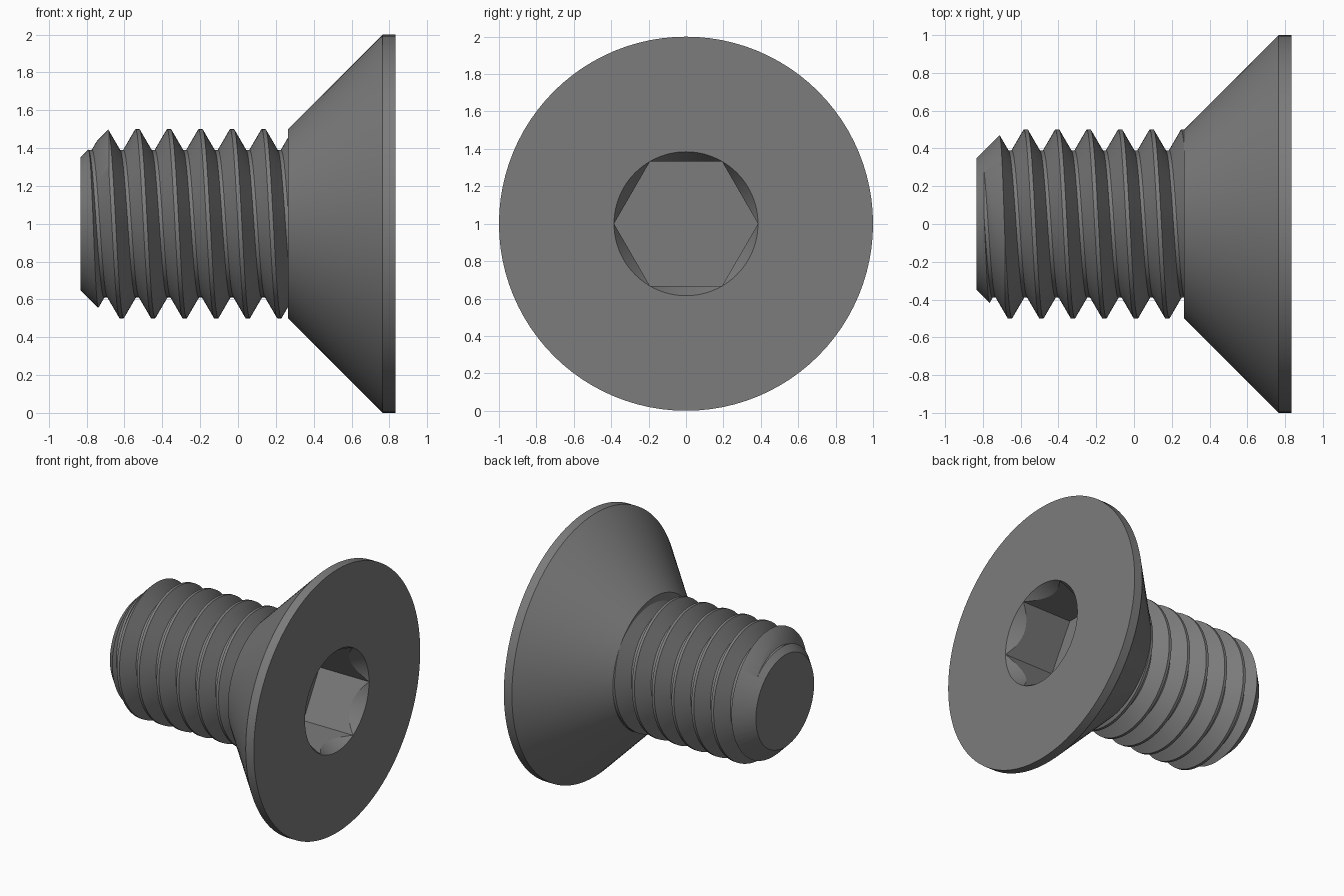
import bpy
import bmesh
from math import cos, sin, pi, tan, radians

cube = bpy.data.objects.get("Cube")
if cube:
    bpy.data.objects.remove(cube, do_unlink=True)

SEGMENTS = 96
PITCH = 1 / 6
TIP, NECK, FACE = -0.833, 0.265, 0.833

steel = bpy.data.materials.new("dark_steel")
steel.use_nodes = True
steel.diffuse_color = (0.2, 0.2, 0.2, 1)
steel.node_tree.nodes["Principled BSDF"].inputs["Base Color"].default_value = (0.2, 0.2, 0.2, 1)


def turned(name, rows, apexes=None):
    """Sweep rows around the x axis; rows(t) lists (x, radius) at angle t."""
    bm = bmesh.new()
    columns = []
    for i in range(SEGMENTS + 1):
        t = 2 * pi * i / SEGMENTS
        columns.append([bm.verts.new((x, r * sin(t), 1 + r * cos(t))) for x, r in rows(t)])
    for a, b in zip(columns, columns[1:]):
        for j in range(len(a) - 1):
            bm.faces.new((a[j], b[j], b[j + 1], a[j + 1]))
    bmesh.ops.remove_doubles(bm, verts=bm.verts, dist=1e-5)
    # Close open ends with a fan to a point on the axis
    if apexes:
        tips = [bm.verts.new((x, 0, 1)) for x in apexes]
        for e in [e for e in bm.edges if e.is_boundary]:
            middle = (e.verts[0].co.x + e.verts[1].co.x) / 2
            bm.faces.new((*e.verts, tips[0] if middle < -0.3 else tips[1]))
    bmesh.ops.recalc_face_normals(bm, faces=bm.faces)
    mesh = bpy.data.meshes.new(name)
    bm.to_mesh(mesh)
    bm.free()
    mesh.materials.append(steel)
    obj = bpy.data.objects.new(name, mesh)
    bpy.context.collection.objects.link(obj)
    return obj


def select(obj):
    bpy.ops.object.select_all(action='DESELECT')
    obj.select_set(True)
    bpy.context.view_layer.objects.active = obj


# Countersunk head with a hexagonal socket and conical lead-in
def head_rows(t):
    flat = 1 / 3
    corner = flat / cos(pi / 6)
    h = flat / cos((t + pi / 6) % (pi / 3) - pi / 6)
    lead_in = FACE - (corner - h) / tan(radians(30))
    floor = FACE - 0.417
    return [(NECK, 0), (NECK, 0.5), (0.765, 1), (FACE, 1), (FACE, corner),
            (lead_in, h), (floor, h), (floor, 0)]


# Helical thread, longer than needed at both ends
def thread_rows(t):
    crest, root = 0.0104, 0.0094
    profile = [(-crest, 0.5), (crest, 0.5),
               (PITCH / 2 - root, 0.39), (PITCH / 2 + root, 0.39)]
    start = 0.135 - PITCH * t / (2 * pi)
    return [(start + k * PITCH + dx, r) for k in range(-6, 3) for dx, r in profile]


# Chamfered blank that trims the thread
def blank_rows(t):
    return [(TIP, 0), (TIP, 0.35), (TIP + 0.2, 0.55), (0.3, 0.55), (0.3, 0)]


head = turned("countersunk_head", head_rows)
shank = turned("threaded_shank", thread_rows, apexes=(-1.3, 0.8))
blank = turned("shank_trim", blank_rows)
blank.hide_render = True

trim = shank.modifiers.new("trim", 'BOOLEAN')
trim.operation = 'INTERSECT'
trim.solver = 'EXACT'
trim.object = blank
select(shank)
bpy.ops.object.modifier_apply(modifier=trim.name)
bpy.data.objects.remove(blank, do_unlink=True)

for part in (head, shank):
    select(part)
    bpy.ops.object.shade_smooth_by_angle(angle=radians(20))
